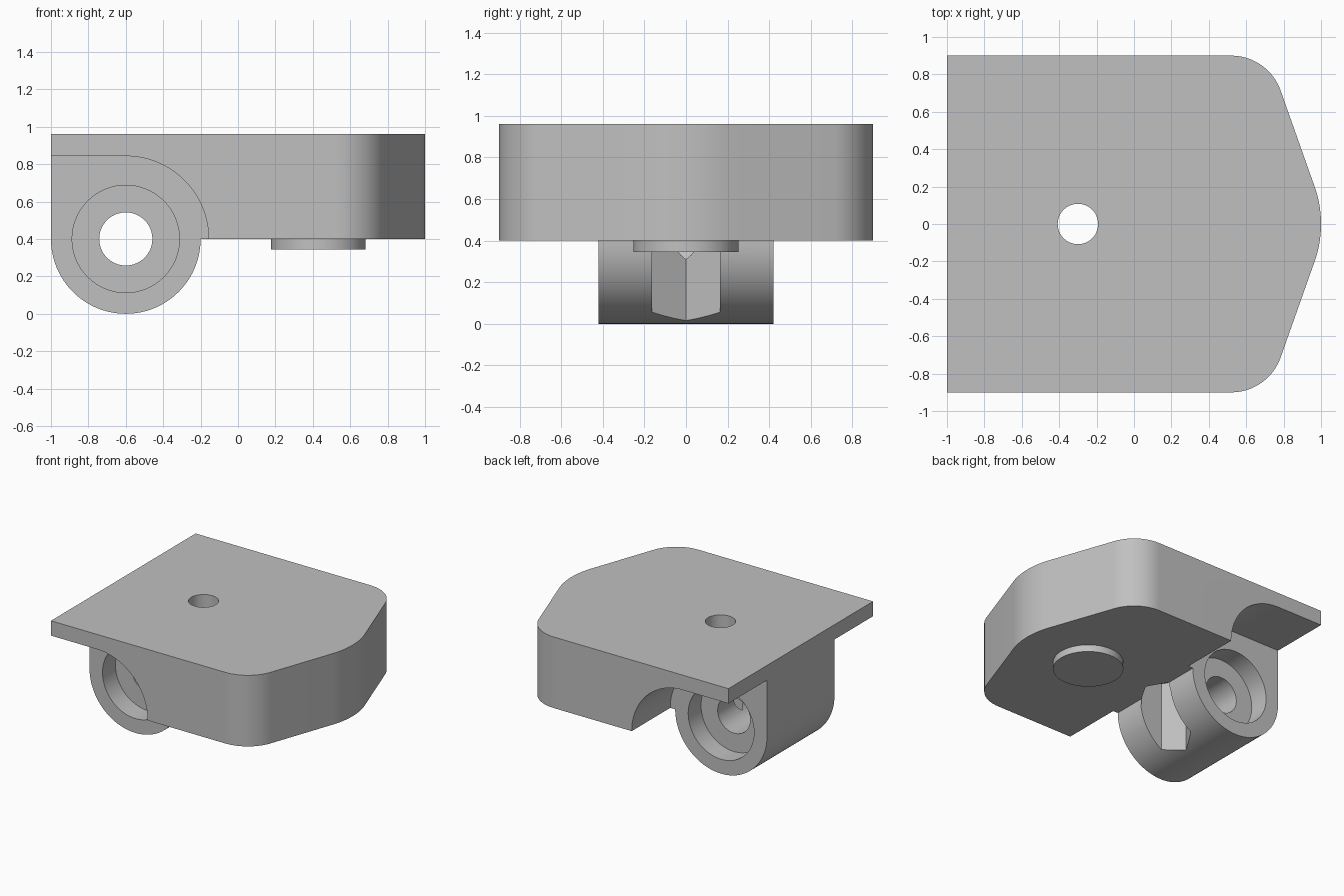
import bpy, bmesh
from math import cos, sin, pi, radians, atan2

cube = bpy.data.objects.get("Cube")
if cube:
    bpy.data.objects.remove(cube, do_unlink=True)

grey = bpy.data.materials.new("light grey")
grey.use_nodes = True
tone = (0.53, 0.53, 0.53, 1)
grey.diffuse_color = tone
grey.node_tree.nodes["Principled BSDF"].inputs["Base Color"].default_value = tone


def arc(cx, cy, r, start, end, n=32):
    """Points along an arc, angles in degrees."""
    angles = [radians(start + (end - start) * i / n) for i in range(n + 1)]
    return [(cx + r * cos(a), cy + r * sin(a)) for a in angles]


def circle(cx, cy, r, n=64):
    return arc(cx, cy, r, 0, 360, n)[:-1]


def prism(name, points, axis, low, high):
    """Extrude a closed profile along z (xy profile) or y (xz profile)."""
    def place(p, h):
        return (p[0], p[1], h) if axis == "z" else (p[0], h, p[1])
    bm = bmesh.new()
    bottom = [bm.verts.new(place(p, low)) for p in points]
    top = [bm.verts.new(place(p, high)) for p in points]
    bm.faces.new(bottom)
    bm.faces.new(top)
    for i in range(len(points)):
        j = (i + 1) % len(points)
        bm.faces.new((bottom[i], bottom[j], top[j], top[i]))
    bmesh.ops.recalc_face_normals(bm, faces=bm.faces[:])
    mesh = bpy.data.meshes.new(name)
    bm.to_mesh(mesh)
    bm.free()
    mesh.materials.append(grey)
    obj = bpy.data.objects.new(name, mesh)
    bpy.context.collection.objects.link(obj)
    return obj


def select(obj):
    bpy.ops.object.select_all(action="DESELECT")
    obj.select_set(True)
    bpy.context.view_layer.objects.active = obj


def cut(target, cutter):
    cutter.hide_render = True
    mod = target.modifiers.new("cut", "BOOLEAN")
    mod.operation = "DIFFERENCE"
    mod.solver = "EXACT"
    mod.object = cutter
    select(target)
    bpy.ops.object.modifier_apply(modifier=mod.name)
    bpy.data.objects.remove(cutter, do_unlink=True)


# Block outline: square back, rounded corners tapering to a rounded nose
slant = 18.8
half = arc(0.4, 0, 0.6, 0, slant, 12) + arc(0.52, 0.62, 0.28, slant, 90, 20) + [(-1, 0.9)]
outline = half + [(x, -y) for x, y in reversed(half[1:])]
bracket = prism("hinge_bracket", outline, "z", -0.05, 0.96)

# Underside with the round knuckle left standing
px, pz = -0.6, 0.4
under = [(1.2, -0.2), (1.2, pz)] + arc(px, pz, 0.4, 0, -180, 64) + [(-1.2, pz), (-1.2, -0.2)]
cut(bracket, prism("underside_cutter", under, "y", -1.2, 1.2))

# Clearance and bearing recess on both sides of the knuckle
clearance = arc(px, pz, 0.443, -90, 90, 64) + [(-1.2, pz + 0.443), (-1.2, pz - 0.443)]
for side in (-1, 1):
    cut(bracket, prism("clearance_cutter", clearance, "y", side * 0.42, side * 1.2))
    cut(bracket, prism("recess_cutter", circle(px, pz, 0.287), "y", side * 0.26, side * 0.6))

# Pivot hole, vertical bolt hole and hexagonal nut pocket
cut(bracket, prism("pivot_cutter", circle(px, pz, 0.142), "y", -0.5, 0.5))
cut(bracket, prism("bolt_cutter", circle(-0.3, 0, 0.108, 48), "z", -0.2, 1.2))
cut(bracket, prism("nut_cutter", circle(-0.3, 0, 0.19, 6), "z", -0.2, 0.6))

# Round pad below the block
pad = prism("round_pad", circle(0.43, 0, 0.253), "z", 0.345, 0.41)

for part in (bracket, pad):
    select(part)
    bpy.ops.object.shade_smooth_by_angle(angle=radians(30))
